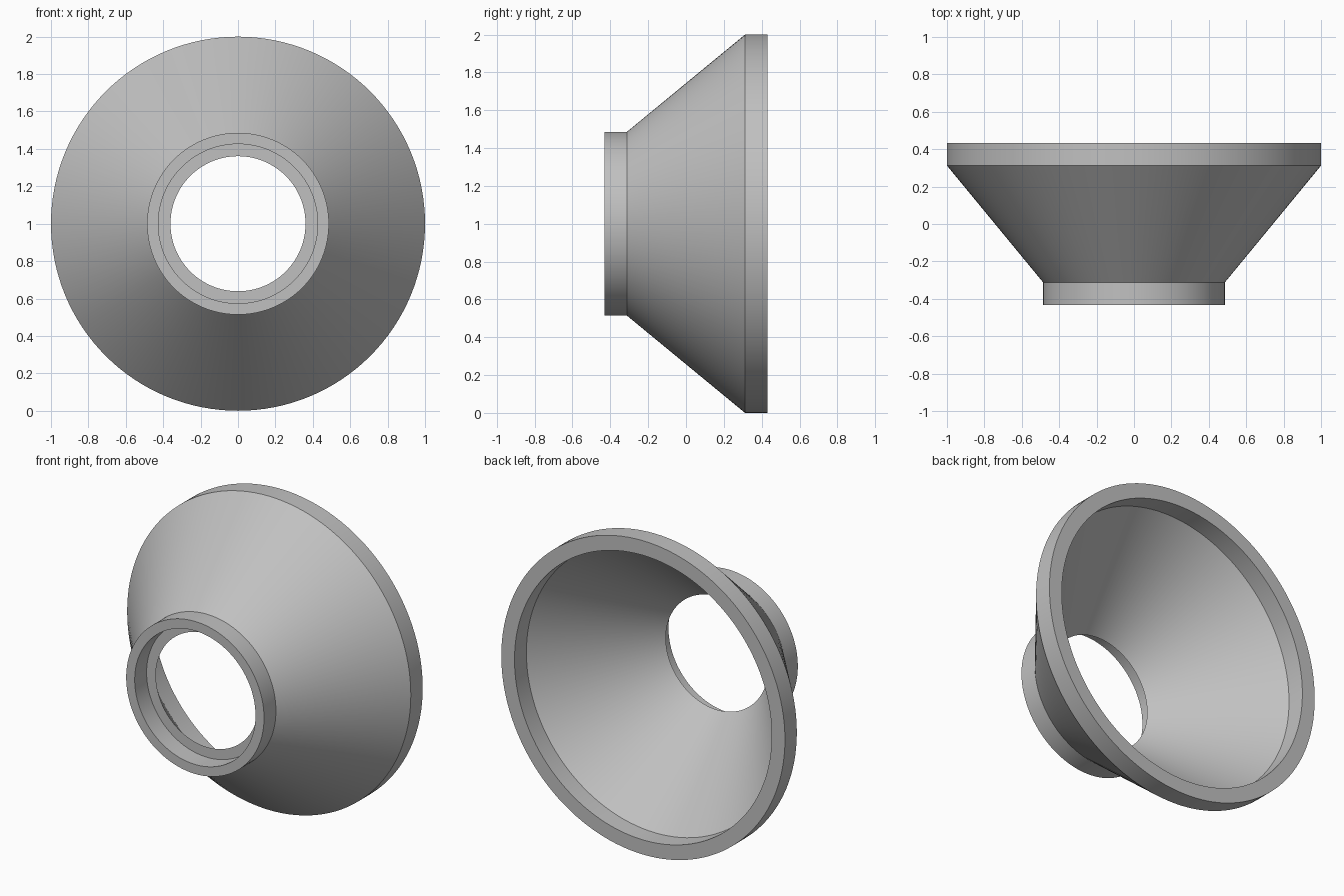
import bpy
import bmesh
from math import radians, tau, cos, sin

cube = bpy.data.objects.get("Cube")
if cube:
    bpy.data.objects.remove(cube, do_unlink=True)

grey = bpy.data.materials.new("light grey")
grey.use_nodes = True
colour = (0.53, 0.53, 0.53, 1.0)
grey.diffuse_color = colour
grey.node_tree.nodes["Principled BSDF"].inputs["Base Color"].default_value = colour


def lathe(name, profile, segments, centre_z):
    """Spin a closed (radius, y) profile around the y axis."""
    bm = bmesh.new()
    rings = []
    for i in range(segments):
        a = tau * i / segments
        rings.append([bm.verts.new((r * cos(a), y, centre_z + r * sin(a)))
                      for r, y in profile])
    n = len(profile)
    for i, ring in enumerate(rings):
        after = rings[(i + 1) % segments]
        for j in range(n):
            k = (j + 1) % n
            bm.faces.new((ring[j], ring[k], after[k], after[j]))
    bmesh.ops.recalc_face_normals(bm, faces=bm.faces)
    mesh = bpy.data.meshes.new(name)
    bm.to_mesh(mesh)
    bm.free()
    mesh.materials.append(grey)
    obj = bpy.data.objects.new(name, mesh)
    bpy.context.collection.objects.link(obj)
    return obj


# Hollow cone with a collar in front and a rim at the back
end, step = 0.432, 0.312
outside = [(0.486, -end), (0.486, -step), (1.0, step), (1.0, end)]
inside = [(0.907, end), (0.907, step), (0.361, -step), (0.426, -step), (0.426, -end)]
funnel = lathe("conical_reducer", outside + inside, 128, 1.0)

bpy.ops.object.select_all(action="DESELECT")
funnel.select_set(True)
bpy.context.view_layer.objects.active = funnel
bpy.ops.object.shade_smooth_by_angle(angle=radians(25))
